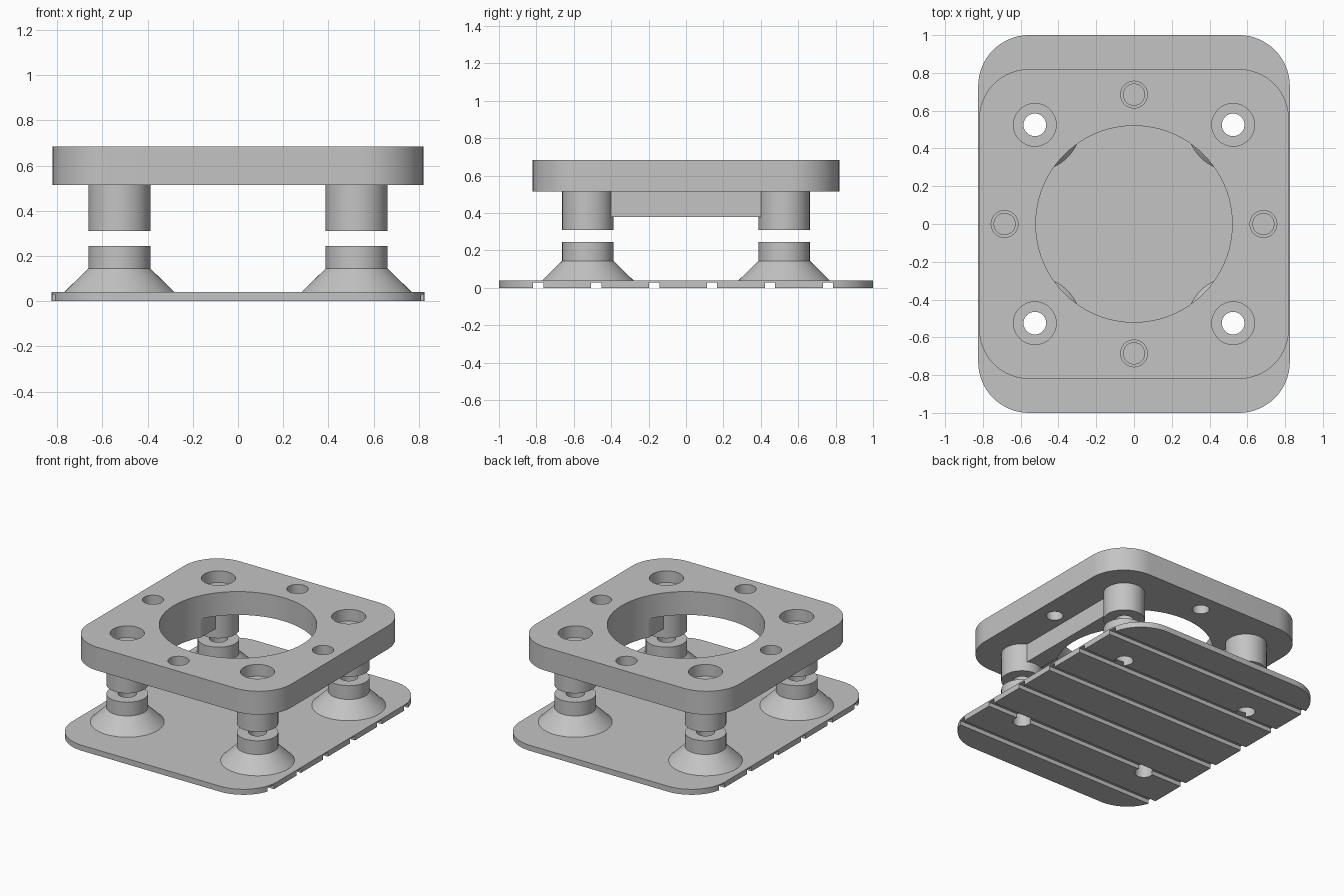
import bpy, bmesh, math

cube = bpy.data.objects.get("Cube")
if cube:
    bpy.data.objects.remove(cube, do_unlink=True)

GREY = (0.55, 0.55, 0.55, 1)
grey = bpy.data.materials.new("light grey")
grey.use_nodes = True
grey.diffuse_color = GREY
grey.node_tree.nodes["Principled BSDF"].inputs["Base Color"].default_value = GREY

SEG = 64
POST = 0.525      # post offset on both axes
BORE = 0.06       # bolt hole radius
CORNERS = [(sx * POST, sy * POST) for sx in (-1, 1) for sy in (-1, 1)]


def make(name, bm):
    bmesh.ops.recalc_face_normals(bm, faces=bm.faces[:])
    mesh = bpy.data.meshes.new(name)
    bm.to_mesh(mesh)
    bm.free()
    mesh.materials.append(grey)
    obj = bpy.data.objects.new(name, mesh)
    bpy.context.collection.objects.link(obj)
    return obj


def prism(name, outline, z0, z1):
    bm = bmesh.new()
    face = bm.faces.new([bm.verts.new((x, y, z0)) for x, y in outline])
    ext = bmesh.ops.extrude_face_region(bm, geom=[face])
    verts = [v for v in ext["geom"] if isinstance(v, bmesh.types.BMVert)]
    bmesh.ops.translate(bm, vec=(0, 0, z1 - z0), verts=verts)
    return make(name, bm)


def circle(x, y, r, n=SEG):
    return [(x + r * math.cos(2 * math.pi * i / n),
             y + r * math.sin(2 * math.pi * i / n)) for i in range(n)]


def rounded_rect(hx, hy, r, n=16):
    pts = []
    for q, (sx, sy) in enumerate([(1, 1), (-1, 1), (-1, -1), (1, -1)]):
        for i in range(n + 1):
            a = (q + i / n) * math.pi / 2
            pts.append((sx * (hx - r) + r * math.cos(a), sy * (hy - r) + r * math.sin(a)))
    return pts


def rect(x0, x1, y0, y1):
    return [(x0, y0), (x1, y0), (x1, y1), (x0, y1)]


def ring(name, x, y, profile):
    """Revolve a closed (radius, z) profile about a vertical axis."""
    bm = bmesh.new()
    loops = [[bm.verts.new((px, py, z)) for px, py in circle(x, y, r)] for r, z in profile]
    for a, b in zip(loops, loops[1:] + loops[:1]):
        for i in range(SEG):
            j = (i + 1) % SEG
            bm.faces.new((a[i], a[j], b[j], b[i]))
    return make(name, bm)


def cut(obj, outline, z0, z1):
    cutter = prism("cutter", outline, z0, z1)
    cutter.hide_render = True
    mod = obj.modifiers.new("cut", "BOOLEAN")
    mod.operation = "DIFFERENCE"
    mod.solver = "EXACT"
    mod.object = cutter
    bpy.context.view_layer.objects.active = obj
    bpy.ops.object.modifier_apply(modifier=mod.name)
    bpy.data.objects.remove(cutter, do_unlink=True)


parts = []

# Base plate with bolt holes and grooves across its underside
base = prism("base_plate", rounded_rect(0.825, 1.0, 0.27), 0, 0.04)
for x, y in CORNERS:
    cut(base, circle(x, y, BORE), -0.1, 0.2)
for k in range(6):
    y = -0.79 + 0.31 * k
    cut(base, rect(-1, 1, y - 0.027, y + 0.027), -0.1, 0.03)
parts.append(base)

# Top plate with central opening, counterbored corner holes and side holes
top = prism("top_plate", rounded_rect(0.82, 0.82, 0.265), 0.515, 0.685)
cut(top, circle(0, 0, 0.52, 96), 0.4, 0.8)
for x, y in CORNERS:
    cut(top, circle(x, y, BORE), 0.4, 0.8)
    cut(top, circle(x, y, 0.113), 0.6, 0.8)
for x, y in [(0.685, 0), (-0.685, 0), (0, 0.685), (0, -0.685)]:
    cut(top, circle(x, y, 0.056), 0.4, 0.8)
    cut(top, circle(x, y, 0.071), 0.585, 0.8)
parts.append(top)

# Flared feet and hanging posts at each corner
for x, y in CORNERS:
    side = ("back" if y > 0 else "front") + ("_left" if x > 0 else "_right")
    parts.append(ring(side + "_foot", x, y, [
        (BORE, 0.04), (0.244, 0.04), (0.137, 0.145), (0.137, 0.245), (BORE, 0.245)]))
    parts.append(ring(side + "_post", x, y, [
        (BORE, 0.31), (0.137, 0.31), (0.137, 0.515), (BORE, 0.515)]))

# Side ribs between the posts, hollowed by the central opening
for name, s in (("left_rib", 1), ("right_rib", -1)):
    rib = prism(name, rect(*sorted((s * 0.462, s * 0.584)), -0.42, 0.42), 0.38, 0.515)
    cut(rib, circle(0, 0, 0.52, 96), 0.2, 0.8)
    parts.append(rib)

# Smooth the round walls, keep edges sharp
for obj in parts:
    bpy.ops.object.select_all(action="DESELECT")
    obj.select_set(True)
    bpy.context.view_layer.objects.active = obj
    bpy.ops.object.shade_smooth_by_angle(angle=math.radians(30))
